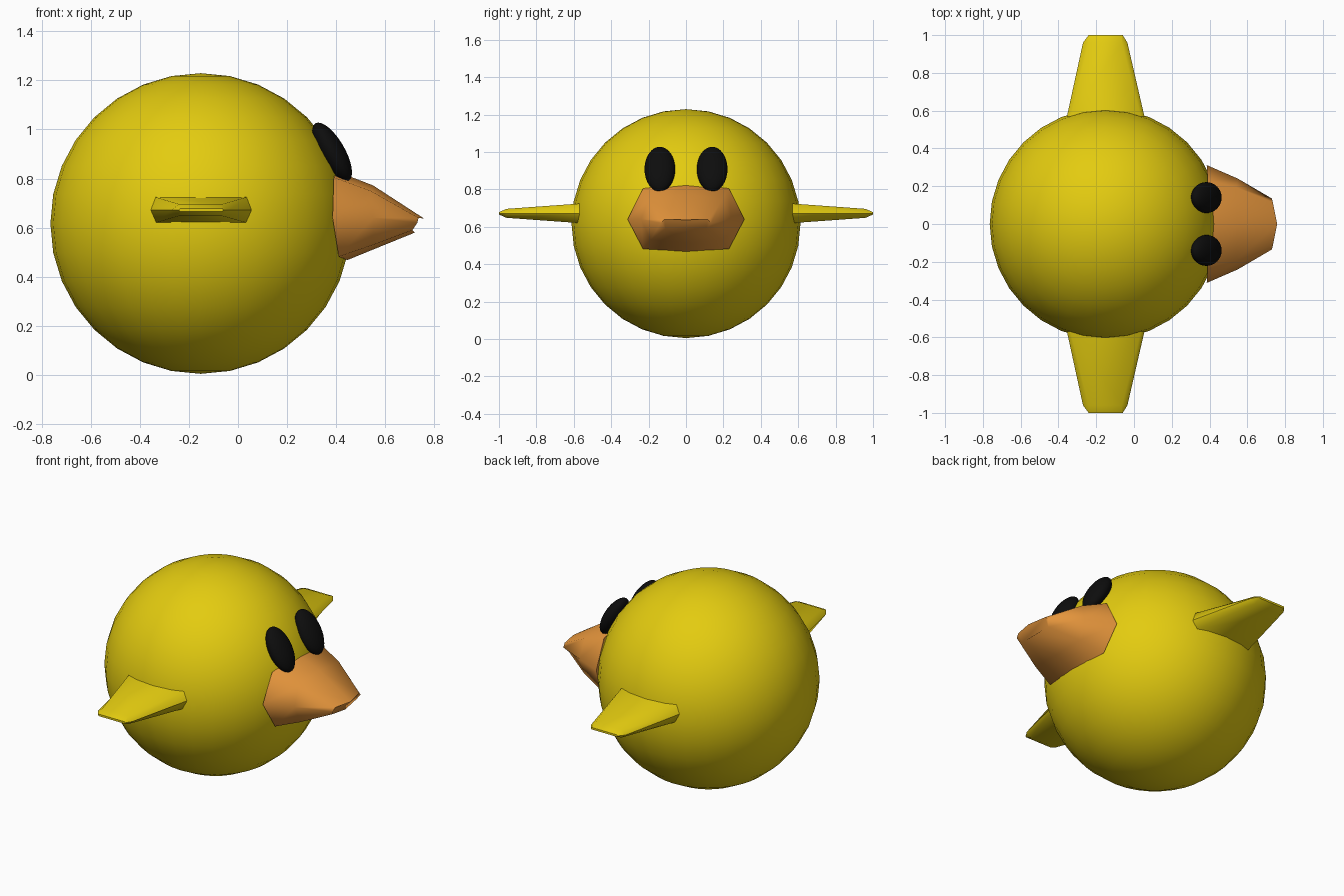
import bpy
import bmesh
import math

cube = bpy.data.objects.get("Cube")
if cube:
    bpy.data.objects.remove(cube, do_unlink=True)


def material(name, color):
    mat = bpy.data.materials.new(name)
    mat.use_nodes = True
    mat.diffuse_color = (*color, 1)
    bsdf = next(n for n in mat.node_tree.nodes if n.type == "BSDF_PRINCIPLED")
    bsdf.inputs["Base Color"].default_value = (*color, 1)
    return mat


yellow = material("yellow", (0.77, 0.6, 0.005))
orange = material("orange", (0.78, 0.3, 0.045))
black = material("black", (0.004, 0.004, 0.004))


def ellipsoid(name, center, radii, tilt, mat):
    bpy.ops.mesh.primitive_uv_sphere_add(segments=32, ring_count=16, radius=1,
                                         location=center, rotation=(0, tilt, 0))
    obj = bpy.context.object
    obj.name = name
    obj.scale = radii
    obj.data.materials.append(mat)
    bpy.ops.object.shade_smooth()
    return obj


def loft(name, loops, mat, sharp_angle):
    """Skin a list of equally long point loops and cap both ends."""
    bm = bmesh.new()
    rings = [[bm.verts.new(p) for p in loop] for loop in loops]
    n = len(rings[0])
    for a, b in zip(rings, rings[1:]):
        for i in range(n):
            j = (i + 1) % n
            bm.faces.new((a[i], a[j], b[j], b[i]))
    bm.faces.new(rings[0])
    bm.faces.new(rings[-1])
    bmesh.ops.recalc_face_normals(bm, faces=bm.faces)
    mesh = bpy.data.meshes.new(name)
    bm.to_mesh(mesh)
    bm.free()
    obj = bpy.data.objects.new(name, mesh)
    bpy.context.collection.objects.link(obj)
    mesh.materials.append(mat)
    bpy.ops.object.select_all(action="DESELECT")
    bpy.context.view_layer.objects.active = obj
    obj.select_set(True)
    bpy.ops.object.shade_smooth_by_angle(angle=math.radians(sharp_angle))
    return obj


# Round body
ellipsoid("body", (-0.152, 0, 0.617), (0.612, 0.612, 0.612), 0, yellow)

# Eyes, leaning back against the body
for side, label in ((1, "left"), (-1, "right")):
    ellipsoid("eye_" + label, (0.383, side * 0.14, 0.908),
              (0.052, 0.082, 0.135), math.radians(-30), black)


# Beak: eight-sided loops narrowing to a wide, blunt tip
def beak_loop(top, upper, side, lower, bottom):
    """Each argument is (x, y, z) on the centre or the positive-y half."""
    def flip(p):
        return (p[0], -p[1], p[2])
    return [top, upper, side, lower, bottom, flip(lower), flip(side), flip(upper)]


loft("beak", [
    beak_loop((0.40, 0, 0.83), (0.39, 0.23, 0.805), (0.385, 0.312, 0.64),
              (0.41, 0.23, 0.482), (0.445, 0, 0.468)),
    beak_loop((0.55, 0, 0.772), (0.54, 0.195, 0.75), (0.55, 0.24, 0.64),
              (0.55, 0.19, 0.53), (0.56, 0, 0.515)),
    beak_loop((0.758, 0, 0.637), (0.735, 0.115, 0.64), (0.73, 0.135, 0.62),
              (0.71, 0.11, 0.59), (0.72, 0, 0.58)),
], orange, 60)


# Wings: flattened hexagonal sections tapering outward
def wing_loop(side, y, x_min, x_max, half, bevel):
    z = 0.672
    return [(x_min, side * y, z),
            (x_min + bevel, side * y, z + half),
            (x_max - bevel, side * y, z + half),
            (x_max, side * y, z),
            (x_max - bevel, side * y, z - half),
            (x_min + bevel, side * y, z - half)]


for side, label in ((1, "left"), (-1, "right")):
    loft("wing_" + label, [
        wing_loop(side, 0.57, -0.355, 0.055, 0.052, 0.02),
        wing_loop(side, 0.96, -0.27, -0.035, 0.024, 0.03),
        wing_loop(side, 1.0, -0.24, -0.06, 0.006, 0.004),
    ], yellow, 60)
